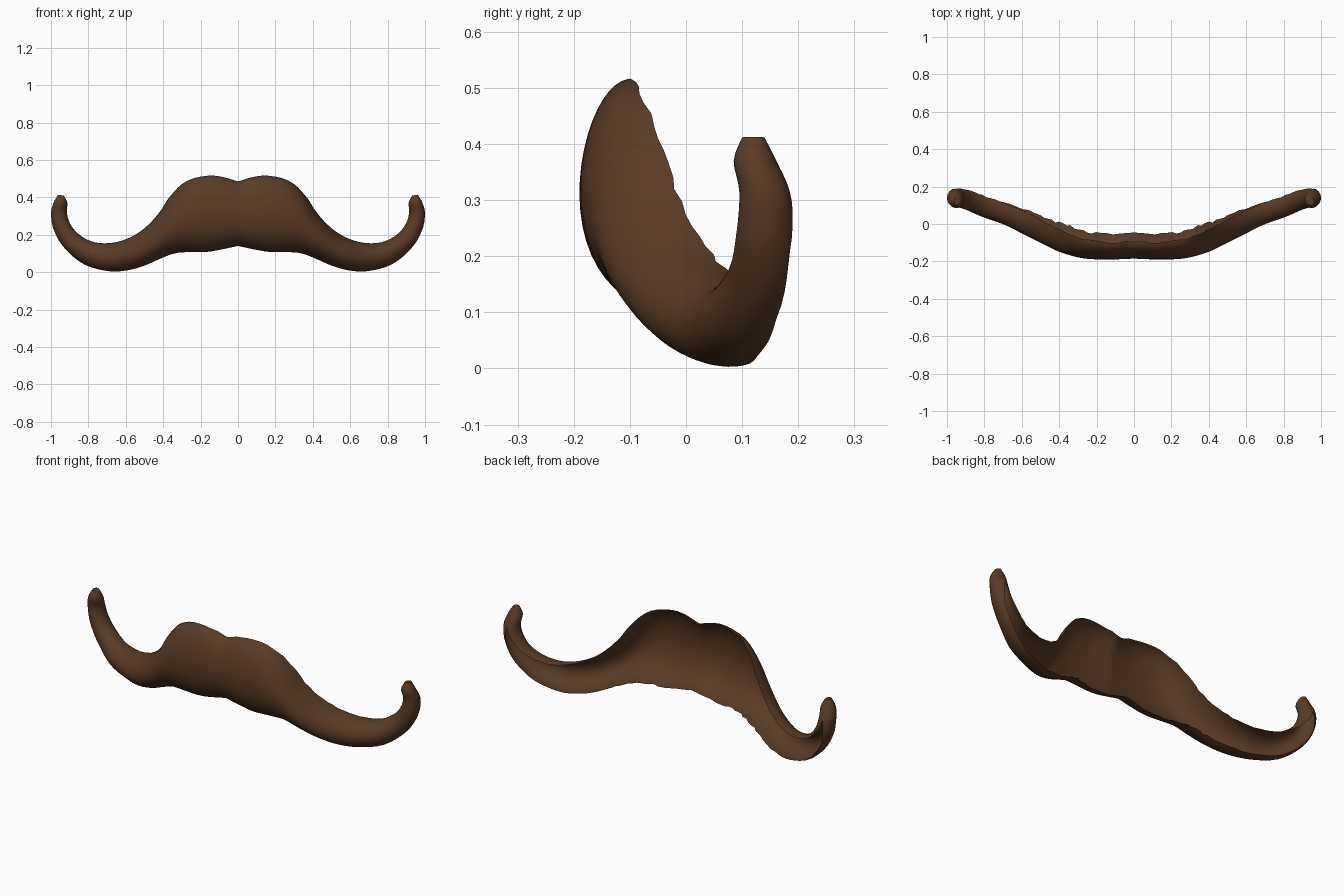
import bpy, bmesh, math, random

random.seed(4)
if "Cube" in bpy.data.objects:
    bpy.data.objects.remove(bpy.data.objects["Cube"], do_unlink=True)

# Stations from the centre to the curled tip:
# upper x, upper z, lower x, lower z, front y, upper rim y, lower rim y, wrap angle
STATIONS = [
    (0, .485, 0, .14, -.185, -.09, -.045, 0),
    (.13, .517, .15, .11, -.19, -.095, -.045, 0),
    (.27, .49, .25, .108, -.185, -.075, -.035, 0),
    (.36, .41, .34, .1, -.165, -.04, -.005, 0),
    (.42, .32, .42, .07, -.14, -.01, .02, 0),
    (.5, .235, .5, .035, -.1, .02, .04, 5),
    (.59, .18, .59, .01, -.055, .05, .06, 12),
    (.69, .155, .69, .005, -.005, .085, .085, 20),
    (.785, .165, .82, .04, .035, .11, .11, 30),
    (.86, .21, .925, .125, .075, .135, .135, 45),
    (.9, .265, .983, .22, .09, .142, .142, 65),
    (.915, .32, 1, .31, .095, .14, .14, 90),
    (.912, .37, .987, .37, .085, .123, .123, 90),
    (.932, .41, .962, .413, .1, .12, .12, 90),
]
STEPS = 4
SEGMENTS = 22


def spline(a, b, c, d, t):
    """Smooth curve from b to c."""
    return b + t * ((c - a) + t * (2 * a - 5 * b + 4 * c - d
                                   + t * (3 * (b - c) + d - a))) / 2


def smooth_stations(rows):
    last = len(rows) - 1
    for i in range(last):
        near = [rows[max(0, min(last, i + k))] for k in (-1, 0, 1, 2)]
        for step in range(STEPS):
            yield [spline(*column, step / STEPS) for column in zip(*near)]
    yield rows[last]


def section(bm, row):
    """One arched cross-section, open at the back unless fully wrapped."""
    upper_x, upper_z, lower_x, lower_z, front, upper_y, lower_y, wrap = row
    wrap = math.radians(max(0, min(90, wrap)))
    # ragged rim where the shell is open
    ragged = 0.09 if wrap < 1.2 else 0
    start = -wrap + random.uniform(0, ragged)
    end = math.pi + wrap - random.uniform(0, ragged)
    ring = []
    for j in range(SEGMENTS + 1):
        angle = start + (end - start) * j / SEGMENTS
        mix = (1 - math.cos(angle)) / 2
        rim = upper_y + (lower_y - upper_y) * mix
        ring.append(bm.verts.new((
            upper_x + (lower_x - upper_x) * mix,
            rim - (rim - front) * math.sin(angle),
            upper_z + (lower_z - upper_z) * mix)))
    return ring


# Brown hair colour
brown = bpy.data.materials.new("dark brown")
brown.use_nodes = True
color = (.1, .043, .019, 1)
brown.diffuse_color = color
shader = next(n for n in brown.node_tree.nodes if n.type == 'BSDF_PRINCIPLED')
shader.inputs["Base Color"].default_value = color
shader.inputs["Roughness"].default_value = .8

# Half of the moustache shell, swept along the stations
bm = bmesh.new()
rings = [section(bm, row) for row in smooth_stations(STATIONS)]
for vert in rings[0]:
    vert.co.x = 0
for ring, following in zip(rings, rings[1:]):
    for j in range(SEGMENTS):
        bm.faces.new((ring[j], ring[j + 1], following[j + 1], following[j]))

# Rounded tip cap
bm.faces.new(rings[-1])
bmesh.ops.remove_doubles(bm, verts=bm.verts[:], dist=.0001)
mesh = bpy.data.meshes.new("moustache")
bm.to_mesh(mesh)
bm.free()
mesh.materials.append(brown)

moustache = bpy.data.objects.new("moustache", mesh)
bpy.context.collection.objects.link(moustache)

# Mirrored to the other side
mirror = moustache.modifiers.new("mirror", 'MIRROR')
mirror.use_clip = True
mirror.merge_threshold = .001

bpy.context.view_layer.objects.active = moustache
moustache.select_set(True)
bpy.ops.object.shade_smooth_by_angle(angle=math.radians(60))
